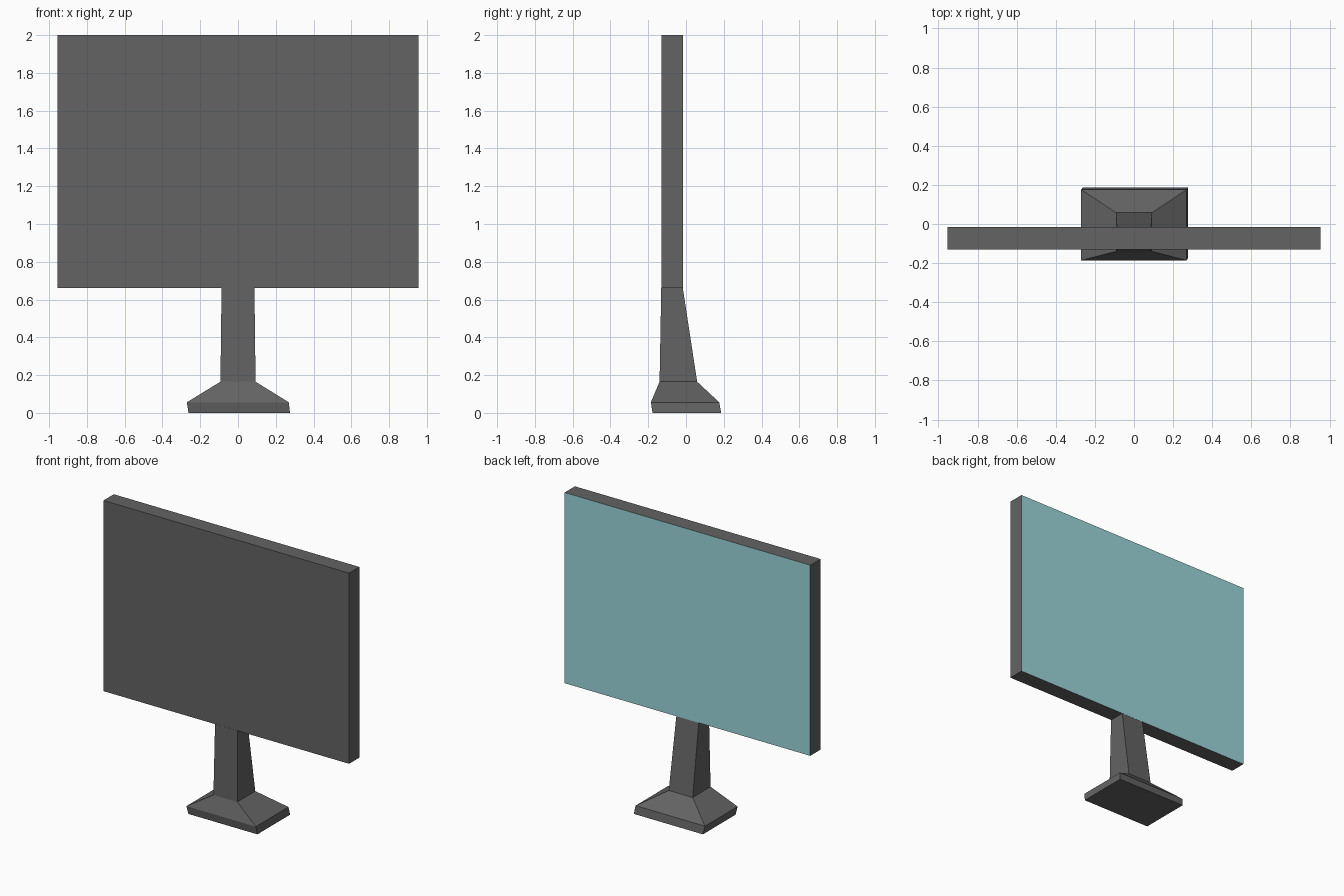
import bpy

if "Cube" in bpy.data.objects:
    bpy.data.objects.remove(bpy.data.objects["Cube"])


def material(name, rgb):
    m = bpy.data.materials.new(name)
    m.diffuse_color = (*rgb, 1)
    m.use_nodes = True
    m.node_tree.nodes["Principled BSDF"].inputs["Base Color"].default_value = m.diffuse_color
    return m


grey = material("dark grey plastic", (0.125, 0.125, 0.125))
teal = material("pale teal screen", (0.33, 0.68, 0.71))


def loft(name, rings, mats):
    """Stack rectangles (x0, x1, y0, y1, z) into a closed flat-faced solid."""
    verts = []
    for x0, x1, y0, y1, z in rings:
        verts += [(x0, y0, z), (x1, y0, z), (x1, y1, z), (x0, y1, z)]
    faces = [(3, 2, 1, 0)]
    for r in range(len(rings) - 1):
        b = r * 4
        for i in range(4):
            j = (i + 1) % 4
            faces.append((b + i, b + j, b + 4 + j, b + 4 + i))
    t = len(verts) - 4
    faces.append((t, t + 1, t + 2, t + 3))
    me = bpy.data.meshes.new(name)
    me.from_pydata(verts, [], faces)
    for m in mats:
        me.materials.append(m)
    ob = bpy.data.objects.new(name, me)
    bpy.context.collection.objects.link(ob)
    return ob


# Stand: slightly skewed foot, sloping shoulders, tapering neck
loft("stand", [
    (-0.262, 0.275, -0.177, 0.186, 0.0),
    (-0.271, 0.269, -0.186, 0.176, 0.056),
    (-0.093, 0.093, -0.140, 0.059, 0.165),
    (-0.087, 0.087, -0.131, -0.017, 0.662),
], [grey])

# Display: slab whose whole +y face is the screen
display = loft("display", [
    (-0.955, 0.955, -0.130, -0.016, 0.66),
    (-0.955, 0.955, -0.130, -0.016, 2.0),
], [grey, teal])
for p in display.data.polygons:
    p.material_index = 1 if p.normal.y > 0.9 else 0
